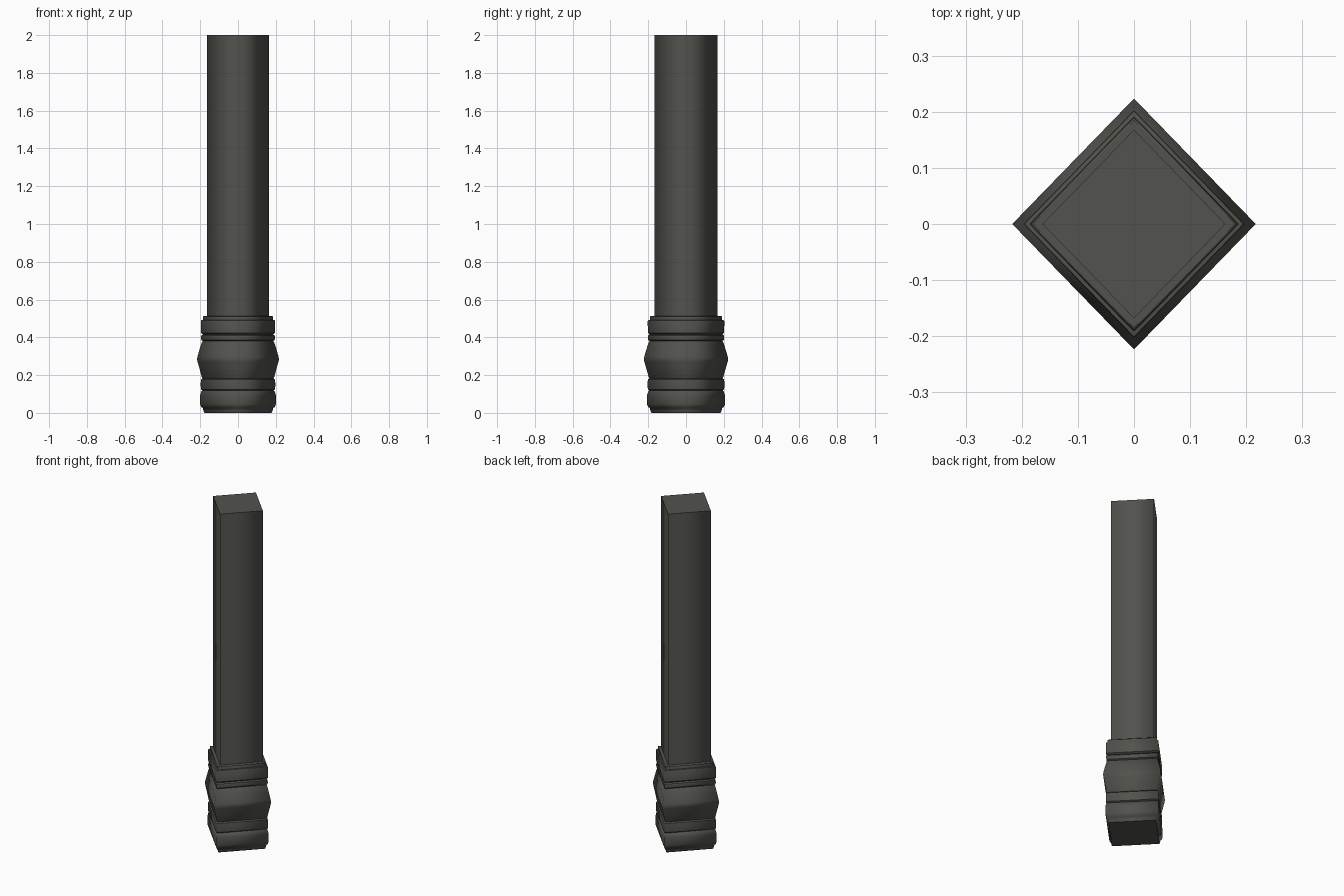
import bpy, bmesh, math

if "Cube" in bpy.data.objects:
    bpy.data.objects.remove(bpy.data.objects["Cube"])

# Single dark stone colour
stone = bpy.data.materials.new("dark_grey")
stone.diffuse_color = (0.085, 0.085, 0.075, 1)
stone.use_nodes = True
stone.node_tree.nodes["Principled BSDF"].inputs["Base Color"].default_value = stone.diffuse_color

Y_STRETCH = 1.03  # the diamond section is slightly deeper than wide


def diamond_turning(name, profile):
    """Loft a four-cornered diamond section through (radius, z) points."""
    bm = bmesh.new()
    rings = []
    for r, z in profile:
        rings.append([bm.verts.new((r * math.cos(i * math.pi / 2),
                                    r * Y_STRETCH * math.sin(i * math.pi / 2), z))
                      for i in range(4)])
    for a, b in zip(rings, rings[1:]):
        for i in range(4):
            j = (i + 1) % 4
            bm.faces.new((a[i], a[j], b[j], b[i])).smooth = True
    bm.faces.new(rings[0][::-1])
    bm.faces.new(rings[-1])
    bm.normal_update()
    # Crease the horizontal steps; the upright corners stay softly shaded
    for e in bm.edges:
        level = abs(e.verts[0].co.z - e.verts[1].co.z) < 1e-5
        if level and e.calc_face_angle(0) > math.radians(35):
            e.smooth = False
    me = bpy.data.meshes.new(name)
    bm.to_mesh(me)
    bm.free()
    me.materials.append(stone)
    ob = bpy.data.objects.new(name, me)
    bpy.context.collection.objects.link(ob)
    return ob


# Moulded base: foot, lower band, bulge, bead, upper band and cap step
diamond_turning("moulded_base", [
    (0.178, 0.0), (0.183, 0.012), (0.186, 0.025), (0.195, 0.032), (0.200, 0.045),
    (0.200, 0.095), (0.195, 0.112), (0.188, 0.118),
    (0.196, 0.124), (0.198, 0.15), (0.196, 0.177), (0.188, 0.183),
    (0.192, 0.19), (0.204, 0.235), (0.214, 0.27), (0.217, 0.285), (0.214, 0.30),
    (0.204, 0.335), (0.192, 0.373), (0.186, 0.38),
    (0.194, 0.386), (0.196, 0.398), (0.194, 0.41), (0.186, 0.416),
    (0.196, 0.424), (0.197, 0.485), (0.195, 0.490), (0.186, 0.492),
    (0.184, 0.510), (0.180, 0.513), (0.163, 0.513),
])

# Plain shaft
diamond_turning("shaft", [(0.163, 0.50), (0.163, 2.0)])
